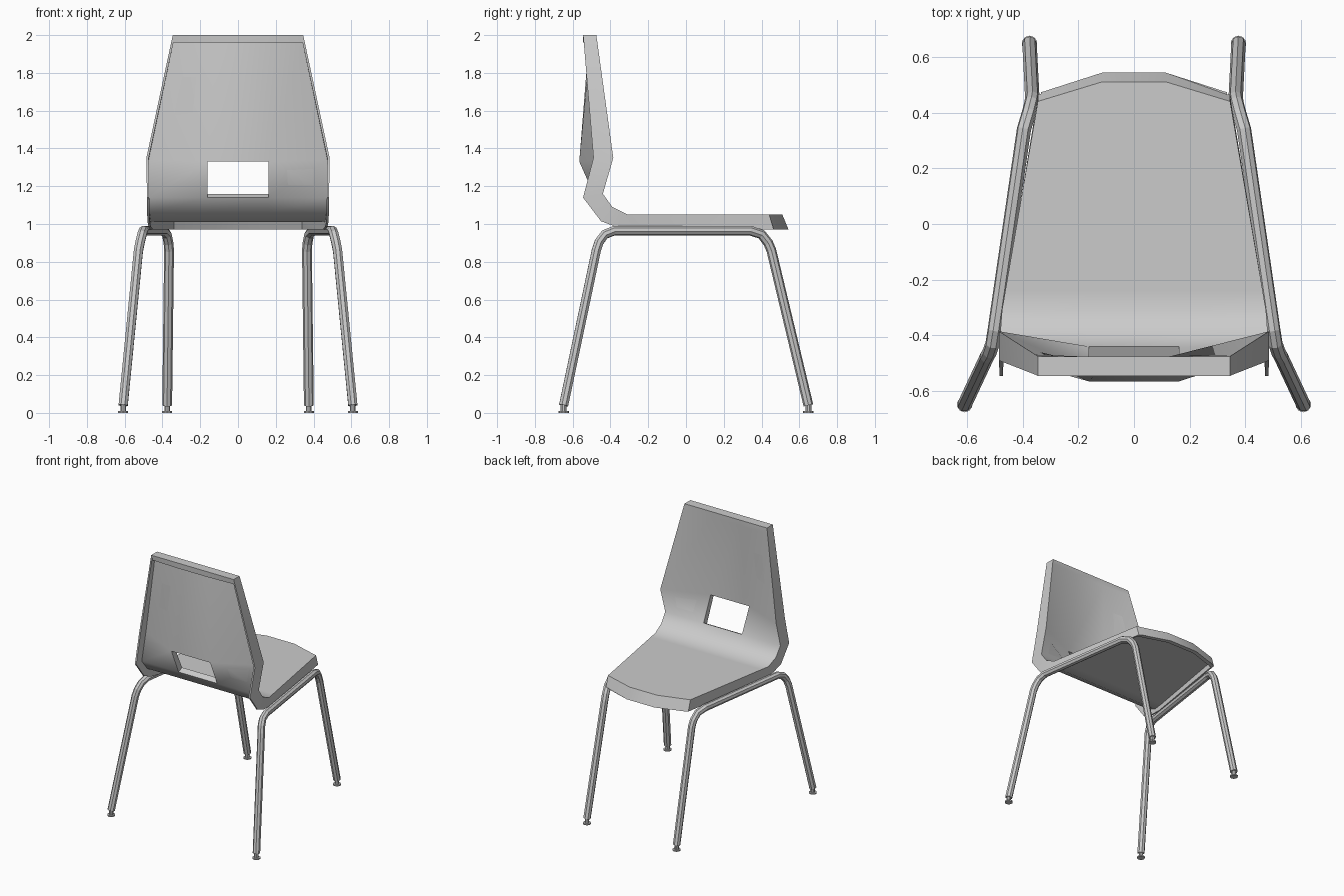
import bpy, bmesh, math
from mathutils import Vector

if "Cube" in bpy.data.objects:
    bpy.data.objects.remove(bpy.data.objects["Cube"])

FIN = 0.012  # thickness of the side flange

# Shell rows from the backrest top to the seat front:
# half width, side (y,z), centre (y,z), flange tip (y,z), back-surface offset (y,z)
ROWS = [
    (.345, (-.475, 2.0), (-.475, 2.0), (-.545, 2.0), (-.07, 0)),
    (.354, (-.469, 1.96), (-.478, 1.96), (-.541, 1.96), (-.067, 0)),
    (.354, (-.469, 1.96), (-.478, 1.96), (-.541, 1.96), (-.037, 0)),
    (.485, (-.385, 1.35), (-.525, 1.34), (-.49, 1.35), (-.04, -.01)),
    (.482, (-.44, 1.16), (-.44, 1.16), (-.545, 1.14), (-.04, -.02)),
    (.48, (-.39, 1.09), (-.39, 1.09), (-.45, 1.015), (-.026, -.03)),
    (.474, (-.31, 1.05), (-.31, 1.05), (-.37, .985), (-.012, -.038)),
    (.462, (-.24, 1.05), (-.24, 1.05), (-.26, .97), (0, -.04)),
    (.35, (.41, 1.05), (.48, 1.05), (.43, .97), (.01, -.04)),
    (.35, (.41, 1.05), (.48, 1.05), (.43, .97), (.03, -.08)),
    (.345, (.44, 1.05), (.51, 1.05), (.465, .97), (.033, -.08)),
]
HOLE_ROW = 3


def section(hw, s, c, f, b):
    """Closed 12-point cross-section: top surface, flange, recessed back."""
    m, e = hw / 3, hw - FIN
    bs = (s[0] + b[0], s[1] + b[1])
    bc = (c[0] + b[0], c[1] + b[1])
    half = [(m, c), (hw, s), (hw, f), (e, f), (e, bs), (m, bc)]
    left = [(-x, p) for x, p in half]
    loop = [left[1], left[0]] + half + [left[5], left[4], left[3], left[2]]
    return [Vector((x, p[0], p[1])) for x, p in loop]


# Seat and backrest shell, lofted with the handle opening left out
bm = bmesh.new()
rings = [[bm.verts.new(p) for p in section(*r)] for r in ROWS]
for i in range(len(rings) - 1):
    a, b = rings[i], rings[i + 1]
    for j in range(12):
        k = (j + 1) % 12
        if i == HOLE_ROW and j in (1, 7):
            continue
        bm.faces.new((a[j], a[k], b[k], b[j]))
    if i == HOLE_ROW:
        for q in ((a[1], a[2], a[7], a[8]), (b[1], b[2], b[7], b[8]),
                  (a[1], b[1], b[8], a[8]), (a[2], b[2], b[7], a[7])):
            bm.faces.new(q)
for r in (rings[0], rings[-1]):
    for ids in ((0, 1, 8, 9, 10, 11), (1, 2, 7, 8), (2, 3, 4, 5, 6, 7)):
        bm.faces.new([r[n] for n in ids])
bmesh.ops.remove_doubles(bm, verts=bm.verts, dist=.0008)
bmesh.ops.dissolve_degenerate(bm, edges=bm.edges, dist=.0005)
bmesh.ops.recalc_face_normals(bm, faces=bm.faces)
mesh = bpy.data.meshes.new("seat_shell")
bm.to_mesh(mesh)
bm.free()
shell = bpy.data.objects.new("seat_shell", mesh)
bpy.context.collection.objects.link(shell)
bpy.context.view_layer.objects.active = shell
shell.select_set(True)
bpy.ops.object.shade_smooth_by_angle(angle=math.radians(42))

# Bent tube forming the two legs on one side
PATH = [(.608, -.648, .04), (.527, -.475, .86), (.518, -.46, .905),
        (.508, -.43, .945), (.5, -.38, .965), (.395, .34, .965),
        (.377, .40, .945), (.368, .435, .90), (.365, .452, .86),
        (.375, .648, .04)]


def cylinder(name, x, y, z0, z1, r):
    bpy.ops.mesh.primitive_cylinder_add(vertices=10, radius=r, depth=z1 - z0,
                                        location=(x, y, (z0 + z1) / 2))
    bpy.context.object.name = name


for side, label in ((1, "right"), (-1, "left")):
    cu = bpy.data.curves.new(label + "_leg_frame", "CURVE")
    cu.dimensions = "3D"
    cu.bevel_depth = .026
    cu.bevel_resolution = 2
    cu.use_fill_caps = True
    sp = cu.splines.new("POLY")
    sp.points.add(len(PATH) - 1)
    for pt, (x, y, z) in zip(sp.points, PATH):
        pt.co = (x * side, y, z, 1)
    ob = bpy.data.objects.new(label + "_leg_frame", cu)
    bpy.context.collection.objects.link(ob)
    bpy.ops.object.select_all(action="DESELECT")
    ob.select_set(True)
    bpy.context.view_layer.objects.active = ob
    bpy.ops.object.convert(target="MESH")
    bpy.ops.object.shade_flat()
    # Glide feet
    for end, (x, y, z) in (("back", PATH[0]), ("front", PATH[-1])):
        cylinder(f"{label}_{end}_foot_stem", x * side, y, .006, .05, .016)
        cylinder(f"{label}_{end}_foot_pad", x * side, y, 0, .009, .028)
